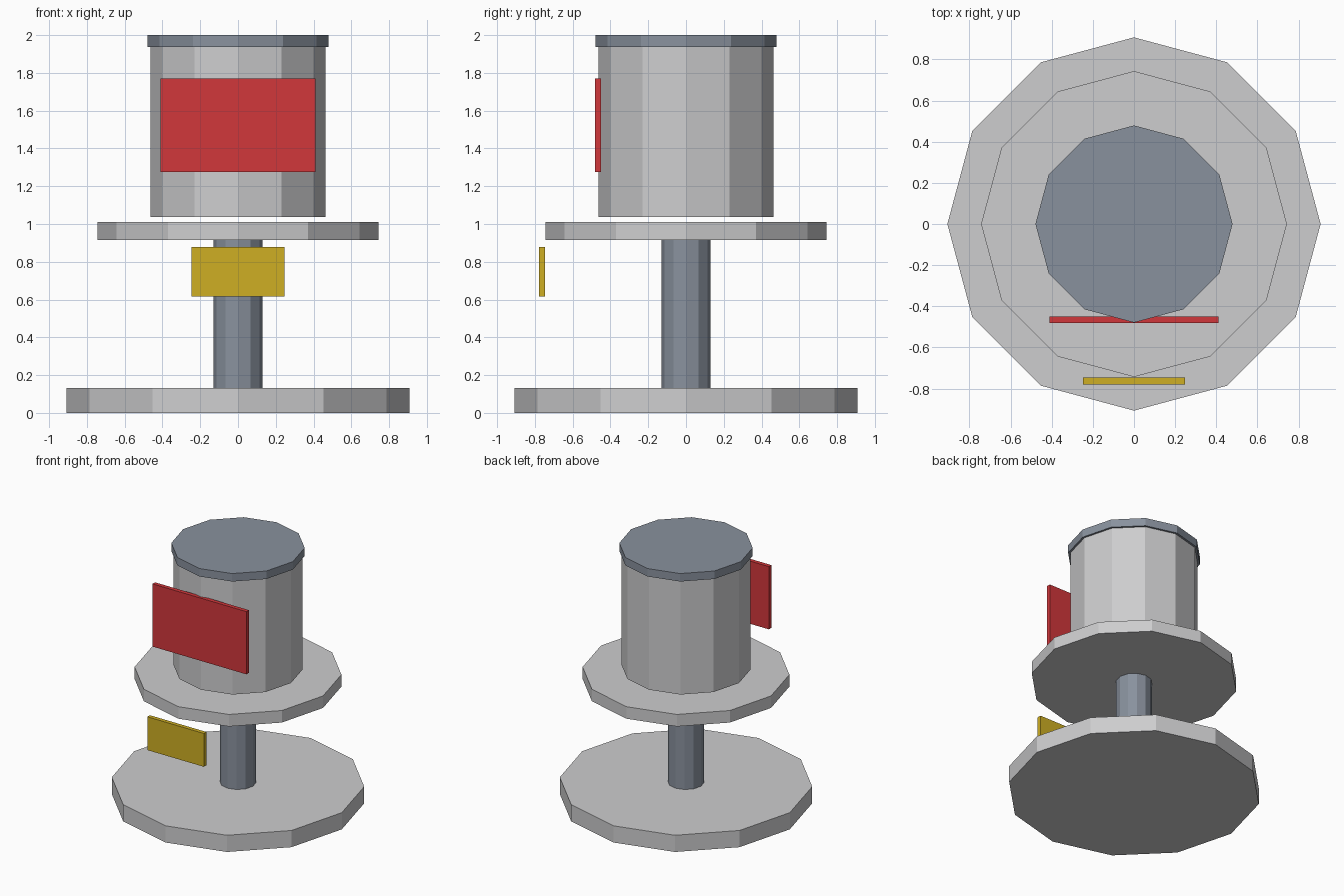
import bpy

cube = bpy.data.objects.get("Cube")
if cube:
    bpy.data.objects.remove(cube, do_unlink=True)


def make_material(name, rgb):
    mat = bpy.data.materials.new(name)
    mat.use_nodes = True
    colour = (*rgb, 1.0)
    mat.diffuse_color = colour
    mat.node_tree.nodes["Principled BSDF"].inputs["Base Color"].default_value = colour
    return mat


grey = make_material("light grey", (0.61, 0.61, 0.62))
slate = make_material("slate blue", (0.25, 0.285, 0.34))
red = make_material("red", (0.64, 0.038, 0.044))
yellow = make_material("mustard yellow", (0.62, 0.425, 0.017))


def disc(name, radius, bottom, top, mat):
    """Twelve-sided prism with a corner facing the front."""
    bpy.ops.mesh.primitive_cylinder_add(
        vertices=12, radius=radius, depth=top - bottom,
        location=(0, 0, (bottom + top) / 2))
    obj = bpy.context.object
    obj.name = name
    obj.data.materials.append(mat)


def panel(name, width, front, bottom, top, mat):
    """Thin upright board, centred on x."""
    thickness = 0.032
    bpy.ops.mesh.primitive_cube_add(
        size=1, location=(0, front + thickness / 2, (bottom + top) / 2))
    obj = bpy.context.object
    obj.name = name
    obj.scale = (width, thickness, top - bottom)
    bpy.ops.object.transform_apply(location=False, rotation=False, scale=True)
    obj.data.materials.append(mat)


# Stand: foot, post and tray
disc("base", 0.907, 0, 0.132, grey)
disc("post", 0.13, 0.132, 0.915, slate)
disc("tray", 0.743, 0.915, 1.01, grey)

# Drum floating just above the tray, with its lid
disc("drum", 0.463, 1.037, 1.937, grey)
disc("lid", 0.479, 1.937, 2.0, slate)

# Boards at the front
panel("drum_panel", 0.82, -0.481, 1.275, 1.77, red)
panel("hanging_sign", 0.494, -0.779, 0.615, 0.878, yellow)
